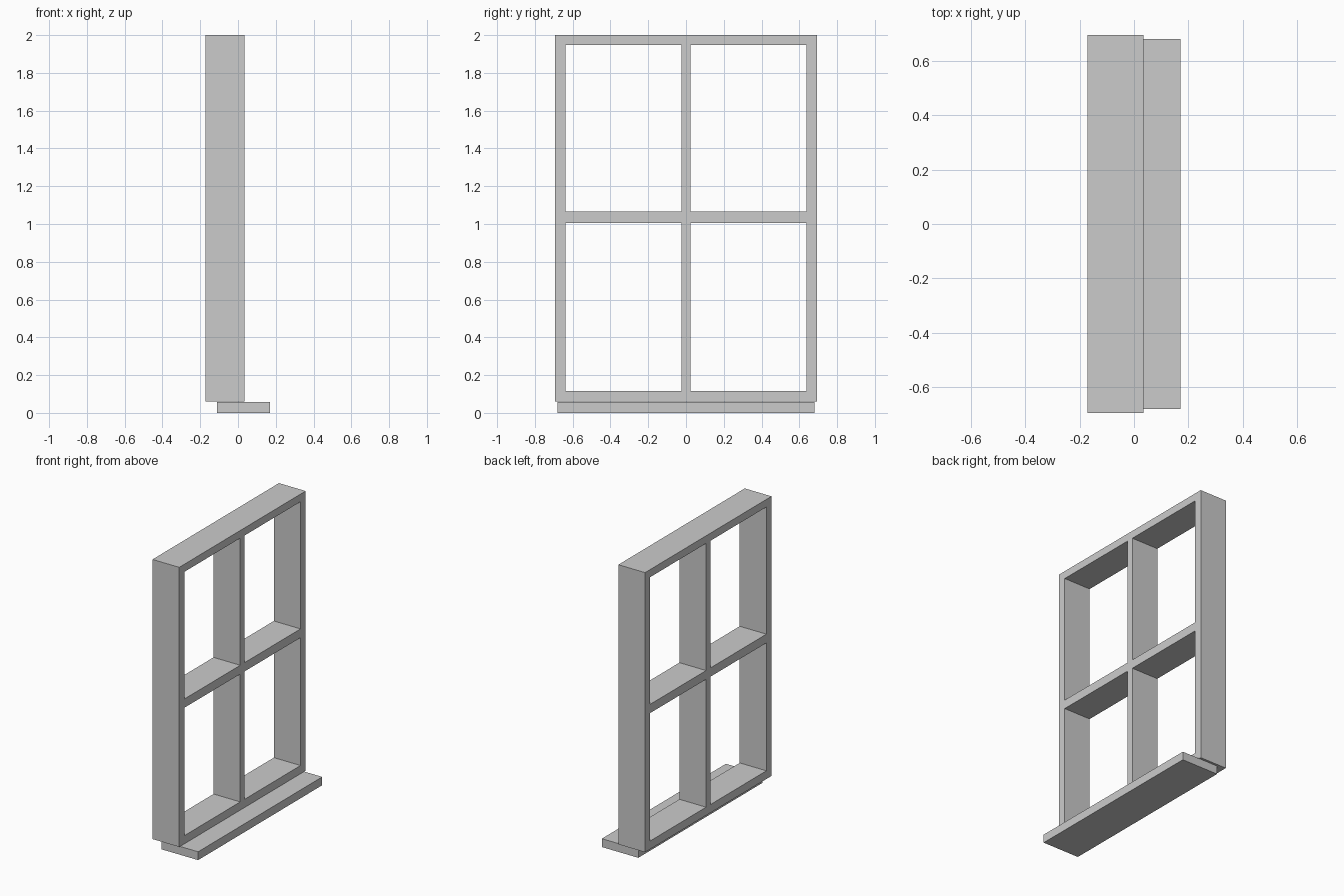
import bpy, bmesh

if "Cube" in bpy.data.objects:
    bpy.data.objects.remove(bpy.data.objects["Cube"])


def finish(bm, name):
    bmesh.ops.recalc_face_normals(bm, faces=bm.faces)
    mesh = bpy.data.meshes.new(name)
    bm.to_mesh(mesh)
    bm.free()
    obj = bpy.data.objects.new(name, mesh)
    bpy.context.collection.objects.link(obj)
    return obj


def lattice(name, x0, x1, ys, zs):
    """Grid of cells in the YZ plane, left open where both indices are odd, extruded along X."""
    bm = bmesh.new()
    verts = [[bm.verts.new((x0, y, z)) for z in zs] for y in ys]
    for i in range(len(ys) - 1):
        for j in range(len(zs) - 1):
            if not (i % 2 and j % 2):
                bm.faces.new((verts[i][j], verts[i + 1][j],
                              verts[i + 1][j + 1], verts[i][j + 1]))
    ext = bmesh.ops.extrude_face_region(bm, geom=bm.faces[:], use_keep_orig=True)
    moved = [g for g in ext["geom"] if isinstance(g, bmesh.types.BMVert)]
    bmesh.ops.translate(bm, verts=moved, vec=(x1 - x0, 0, 0))
    return finish(bm, name)


# Window frame with four openings, split by a mullion and a middle rail
lattice("window_frame", -0.171, 0.034,
        ys=[-0.693, -0.637, -0.024, 0.024, 0.637, 0.693],
        zs=[0.06, 0.117, 1.004, 1.065, 1.947, 2.0])

# Sill board under the frame, projecting past its +x face
lattice("window_sill", -0.11, 0.17, ys=[-0.68, 0.68], zs=[0.0, 0.058])
